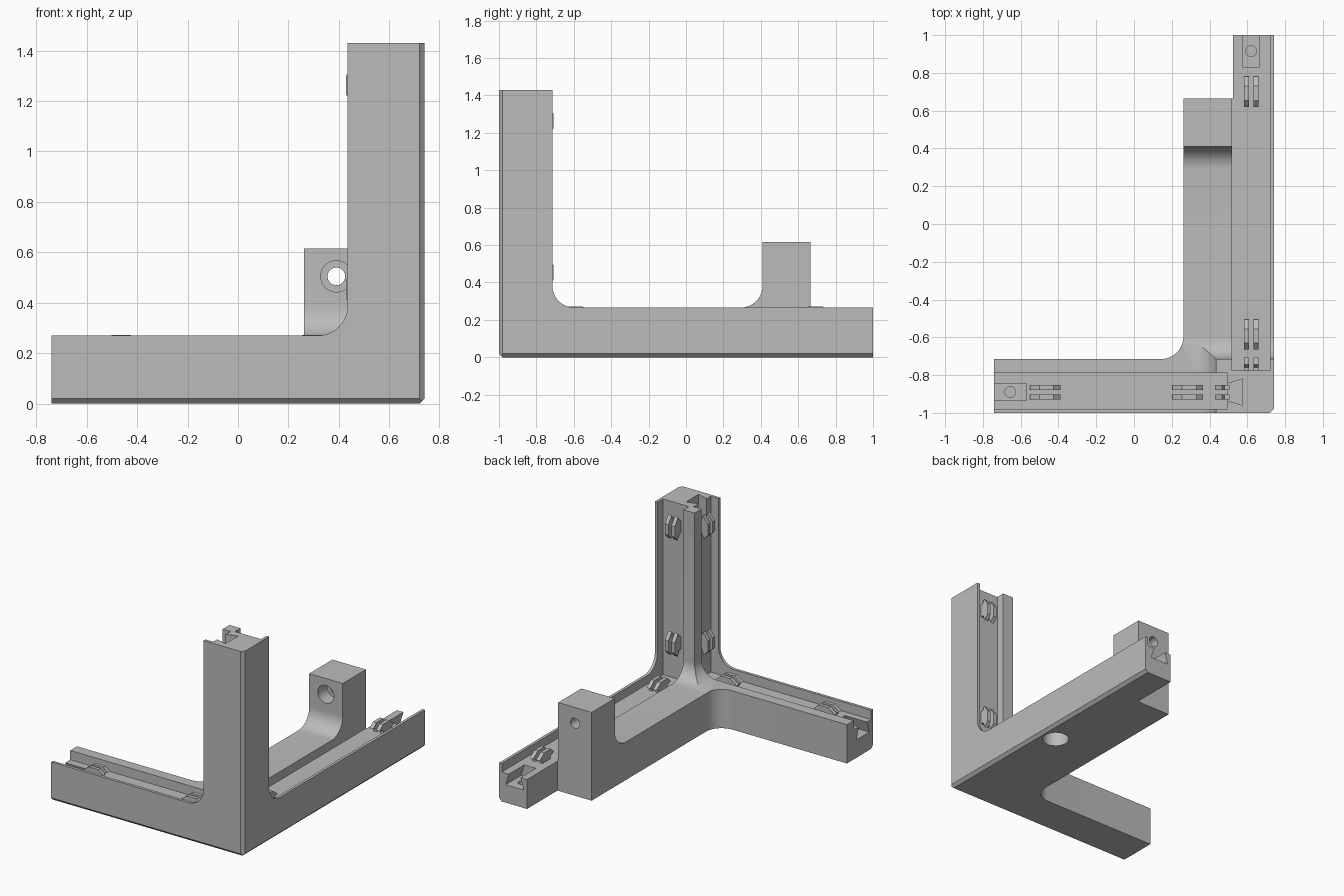
import bpy, bmesh, math
from mathutils import Vector, Matrix

cube = bpy.data.objects.get("Cube")
if cube:
    bpy.data.objects.remove(cube, do_unlink=True)

X, Y, Z = Vector((1, 0, 0)), Vector((0, 1, 0)), Vector((0, 0, 1))
O = Vector((0, 0, 0))

grey = bpy.data.materials.new("plain grey plastic")
grey.use_nodes = True
tone = (0.5, 0.5, 0.5, 1)
grey.diffuse_color = tone
grey.node_tree.nodes["Principled BSDF"].inputs["Base Color"].default_value = tone


def finish(name, bm):
    bmesh.ops.recalc_face_normals(bm, faces=bm.faces)
    mesh = bpy.data.meshes.new(name)
    bm.to_mesh(mesh)
    bm.free()
    mesh.materials.append(grey)
    obj = bpy.data.objects.new(name, mesh)
    bpy.context.collection.objects.link(obj)
    return obj


def add_prism(bm, pts, org, a, b, c, lo, hi):
    """Profile in the a-b plane, extruded along c."""
    low = [bm.verts.new(org + a * p + b * q + c * lo) for p, q in pts]
    high = [bm.verts.new(org + a * p + b * q + c * hi) for p, q in pts]
    bm.faces.new(low)
    bm.faces.new(high)
    n = len(pts)
    for i in range(n):
        j = (i + 1) % n
        bm.faces.new((low[i], low[j], high[j], high[i]))


def prism(name, pts, org, a, b, c, lo, hi):
    bm = bmesh.new()
    add_prism(bm, pts, org, a, b, c, lo, hi)
    return finish(name, bm)


def box(name, x0, x1, y0, y1, z0, z1):
    return prism(name, [(x0, y0), (x1, y0), (x1, y1), (x0, y1)], O, X, Y, Z, z0, z1)


def cylinder(name, centre, axis, radius, depth):
    bm = bmesh.new()
    turn = Z.rotation_difference(axis).to_matrix().to_4x4()
    bmesh.ops.create_cone(bm, cap_ends=True, segments=32, radius1=radius, radius2=radius,
                          depth=depth, matrix=Matrix.Translation(centre) @ turn)
    return finish(name, bm)


def boolean(obj, tool, operation):
    mod = obj.modifiers.new("bool", 'BOOLEAN')
    mod.object, mod.operation, mod.solver = tool, operation, 'EXACT'
    bpy.context.view_layer.objects.active = obj
    bpy.ops.object.modifier_apply(modifier=mod.name)
    bpy.data.objects.remove(tool, do_unlink=True)


def arc(cx, cy, start, end, r=0.12, steps=12):
    angles = [math.radians(start + (end - start) * i / steps) for i in range(steps + 1)]
    return [(cx + r * math.cos(t), cy + r * math.sin(t)) for t in angles]


# Three-armed body: the overlap of three filleted L outlines
side_xz = [(-1, 0), (.72, 0), (.74, .02), (.74, 1.43), (.435, 1.43)] \
    + arc(.315, .39, 0, -90) + [(-1, .27)]
side_yz = [(-1, .02), (-.98, 0), (1.5, 0), (1.5, .265)] \
    + arc(-.595, .385, 270, 180) + [(-.715, 1.6), (-1, 1.6)]
plan_xy = [(-.74, -1), (.72, -1), (.74, -.98), (.74, 1), (.525, 1), (.525, .665),
           (.262, .665)] + arc(.142, -.595, 0, -90) + [(-.74, -.715)]
body = prism("corner_bracket", side_xz, O, X, Z, Y, -2, 2)
boolean(body, prism("outline_yz", side_yz, O, Y, Z, X, -2, 2), 'INTERSECT')
boolean(body, prism("outline_xy", plan_xy, O, X, Y, Z, -1, 2), 'INTERSECT')

# Screw tower with a cove at its foot
tower = [(.665, .1), (.665, .615), (.41, .615)] + arc(.29, .385, 0, -90) + [(.29, .1)]
boolean(body, prism("tower", tower, O, Y, Z, X, .262, .53), 'UNION')

# Panel channels along the arms and up the post
floor, post_x, post_y, mid_x, mid_y = .205, .495, -.775, .62, -.89
boolean(body, box("channel_x", -2, post_x, -.98, -.79, floor, 2), 'DIFFERENCE')
boolean(body, box("channel_y", .52, .72, post_y, 2, floor, 2), 'DIFFERENCE')

# Dovetail pocket and pin hole at each arm end: origin, inward, outward normal
dovetail = [(-.045, .02), (.045, .02), (.045, 0), (.07, -.08), (-.07, -.08), (-.045, 0)]
ends = [(Vector((-.74, mid_y, floor)), X, Z),
        (Vector((mid_x, 1, floor)), -Y, Z),
        (Vector((post_x, mid_y, 1.43)), -Z, -X)]
for org, inward, normal in ends:
    boolean(body, prism("pocket", dovetail, org, inward.cross(normal), normal, inward,
                        -.05, .17), 'DIFFERENCE')
    boolean(body, cylinder("pin_hole", org + inward * .085 - normal * .07, normal,
                           .028, .14), 'DIFFERENCE')

# Screw hole with counterbore, and a blind hole underneath
screw = Vector((.39, 0, .505))
boolean(body, cylinder("bore", screw + Y * .55, Y, .035, .6), 'DIFFERENCE')
boolean(body, cylinder("counterbore", screw + Y * .41, Y, .062, .2), 'DIFFERENCE')
boolean(body, cylinder("base_hole", Vector((.62, -.06, 0)), Z, .086, .22), 'DIFFERENCE')

bpy.ops.object.select_all(action='DESELECT')
body.select_set(True)
bpy.context.view_layer.objects.active = body
bpy.ops.object.shade_smooth_by_angle(angle=math.radians(30))

# Two-pronged panel clips: position, direction towards the corner, outward normal
hook = [(-.05, -.01), (-.05, .015), (-.08, .03), (-.03, .067), (.045, .067),
        (.08, .035), (.04, .02), (.04, -.01)]
clips = {
    "x_arm_outer_clip": ((-.47, mid_y, floor), X, Z),
    "x_arm_inner_clip": ((.285, mid_y, floor), X, Z),
    "y_arm_outer_clip": ((mid_x, .70, floor), -Y, Z),
    "y_arm_inner_clip": ((mid_x, -.585, floor), -Y, Z),
    "post_back_upper_clip": ((mid_x, post_y, 1.27), -Z, Y),
    "post_back_lower_clip": ((mid_x, post_y, .46), -Z, Y),
    "post_side_upper_clip": ((post_x, mid_y, 1.27), -Z, -X),
    "post_side_lower_clip": ((post_x, mid_y, .46), -Z, -X),
}
for name, (pos, along, normal) in clips.items():
    bm = bmesh.new()
    across = along.cross(normal)
    for lo in (-.038, .012):
        add_prism(bm, hook, Vector(pos), along, normal, across, lo, lo + .026)
    finish(name, bm)
